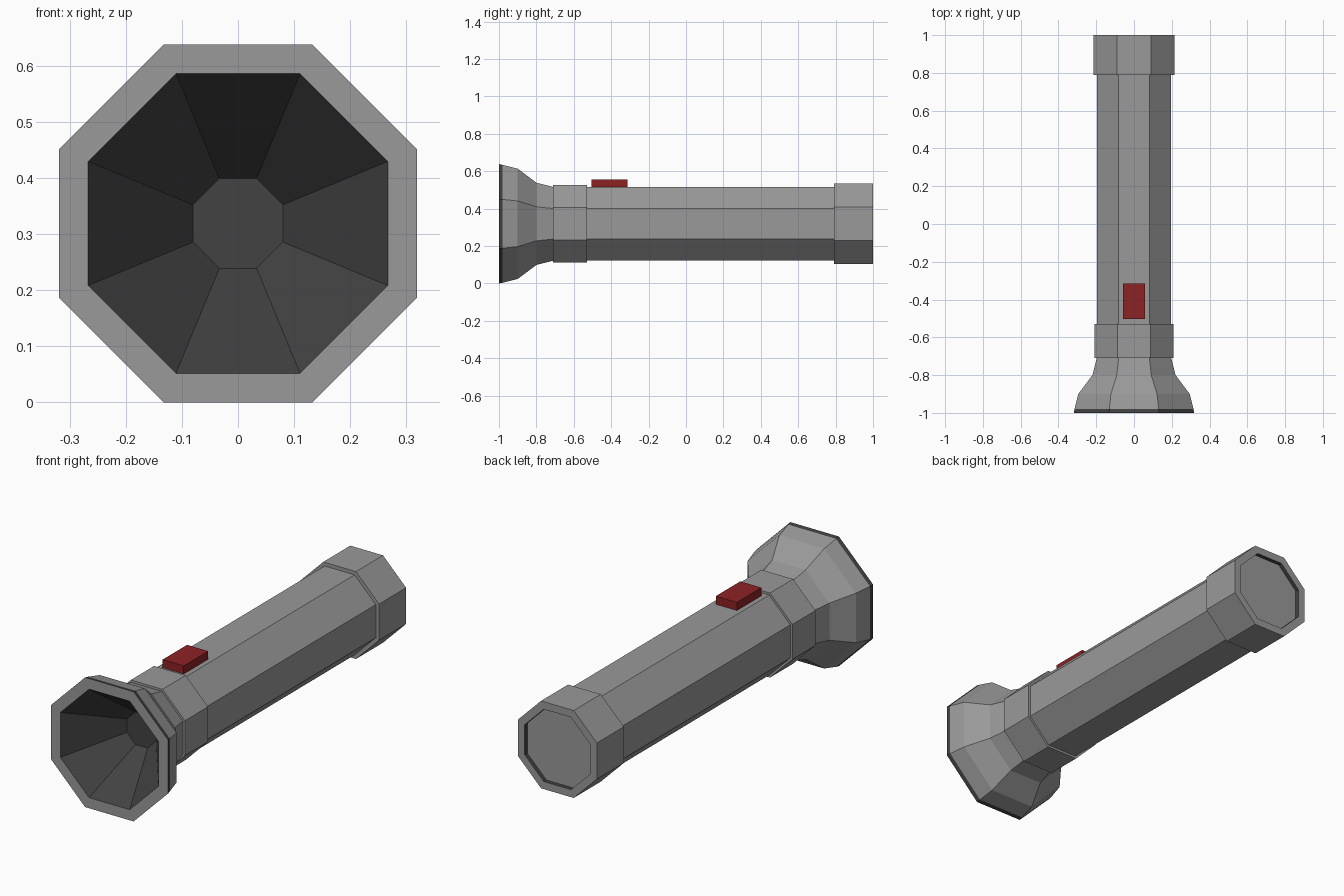
import bpy, bmesh, math

if "Cube" in bpy.data.objects:
    bpy.data.objects.remove(bpy.data.objects["Cube"])

CZ = 0.319                      # height of the torch axis
SIDES = 8


def material(name, rgb):
    m = bpy.data.materials.new(name)
    m.diffuse_color = (*rgb, 1)
    m.use_nodes = True
    m.node_tree.nodes["Principled BSDF"].inputs["Base Color"].default_value = m.diffuse_color
    return m


GREY = material("grey_casing", (0.32, 0.32, 0.32))
DARK = material("dark_grey", (0.054, 0.054, 0.054))
RED = material("red_switch", (0.27, 0.016, 0.018))


def finish(name, bm, mats):
    me = bpy.data.meshes.new(name)
    bm.to_mesh(me)
    bm.free()
    for m in mats:
        me.materials.append(m)
    ob = bpy.data.objects.new(name, me)
    bpy.context.collection.objects.link(ob)
    return ob


def lathe(name, profile, mats=(GREY,), dark=(), cap_start=False, cap_end=False):
    """Octagonal sweep round the y axis; profile is (y, apothem), dark lists dark segments."""
    bm = bmesh.new()
    rings = []
    for y, ap in profile:
        r = ap / math.cos(math.pi / SIDES)
        angles = [(k + 0.5) * 2 * math.pi / SIDES for k in range(SIDES)]
        rings.append([bm.verts.new((r * math.cos(a), y, CZ + r * math.sin(a))) for a in angles])
    for i, (p, q) in enumerate(zip(rings, rings[1:])):
        for j in range(SIDES):
            k = (j + 1) % SIDES
            f = bm.faces.new((p[j], q[j], q[k], p[k]))
            f.material_index = 1 if i in dark else 0
    if cap_start:
        bm.faces.new(rings[0])
    if cap_end:
        bm.faces.new(rings[-1][::-1])
    return finish(name, bm, mats)


# Flared head: front ring, dark rim edge, bell
lathe("head", [(-1, 0.267), (-1, 0.319), (-0.98, 0.315), (-0.9, 0.295),
               (-0.8, 0.22), (-0.71, 0.197)], (GREY, DARK), dark=(1,))
# Reflector cone with flat bottom
lathe("reflector", [(-0.75, 0.08), (-1, 0.267)], (DARK,), cap_start=True)
# Collar behind the head
lathe("collar", [(-0.71, 0.19), (-0.71, 0.208), (-0.53, 0.208), (-0.53, 0.19)])
# Main tube
lathe("body", [(-0.71, 0.197), (0.8, 0.197)])
# Tail cap with shallow recess
lathe("tail_cap", [(0.79, 0.19), (0.79, 0.215), (1, 0.215), (1, 0.178), (0.98, 0.178)],
      (GREY, DARK), dark=(3,), cap_end=True)

# Switch button on top
bm = bmesh.new()
bmesh.ops.create_cube(bm, size=1)
for v in bm.verts:
    v.co = (v.co.x * 0.115, -0.409 + v.co.y * 0.19, 0.533 + v.co.z * 0.046)
finish("switch", bm, (RED,))
